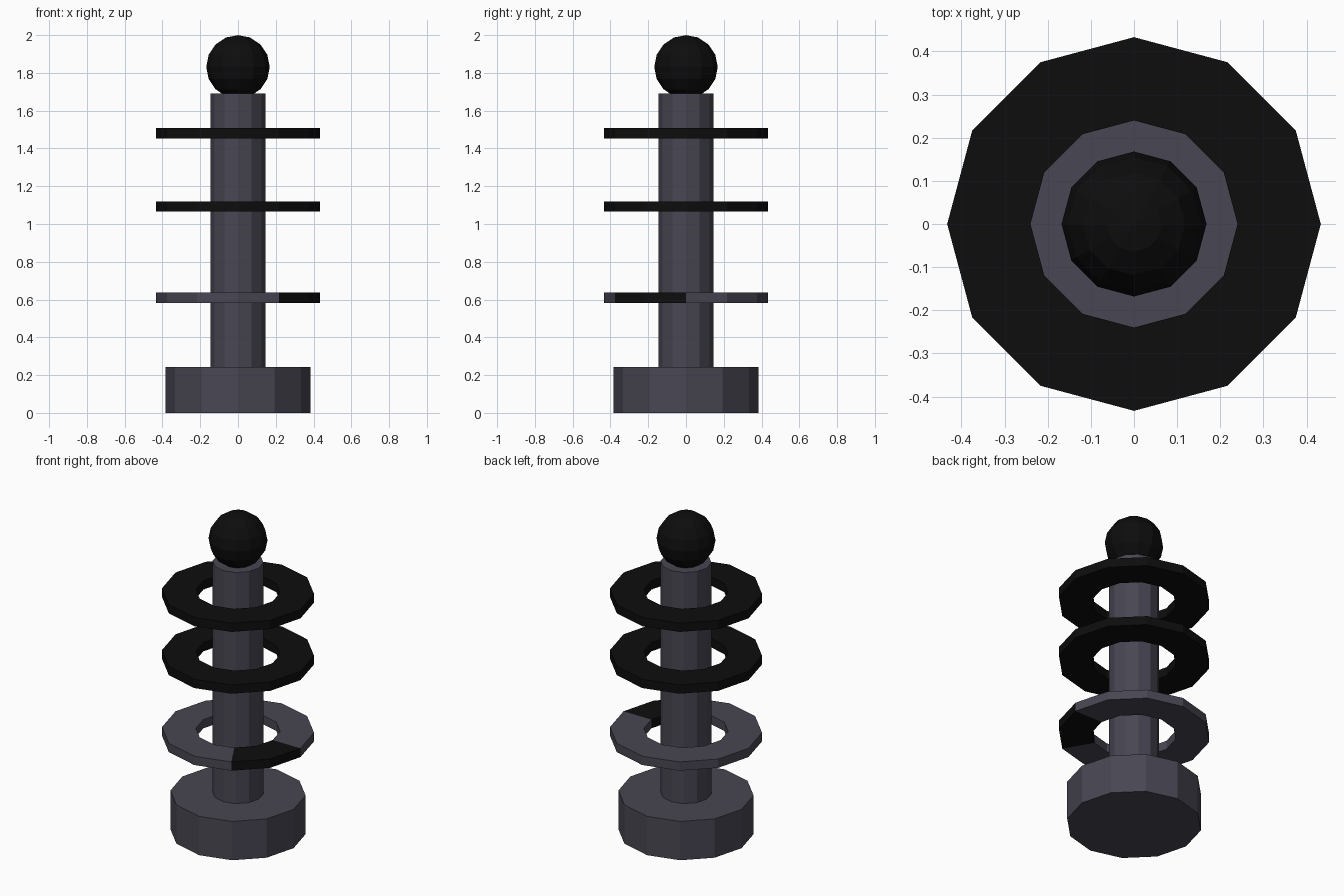
import bpy, bmesh
from math import cos, sin, tau

if "Cube" in bpy.data.objects:
    bpy.data.objects.remove(bpy.data.objects["Cube"])

SIDES = 12


def material(name, rgb):
    m = bpy.data.materials.new(name)
    m.diffuse_color = (*rgb, 1)
    m.use_nodes = True
    m.node_tree.nodes["Principled BSDF"].inputs["Base Color"].default_value = m.diffuse_color
    return m


slate = material("slate", (0.065, 0.062, 0.085))
black = material("black", (0.004, 0.004, 0.004))


def cylinder(name, radius, z0, z1):
    # rotated a quarter turn-safe: 12 sides with a corner on the x axis
    bpy.ops.mesh.primitive_cylinder_add(vertices=SIDES, radius=radius, depth=z1 - z0,
                                        location=(0, 0, (z0 + z1) / 2))
    ob = bpy.context.object
    ob.name = name
    ob.data.materials.append(slate)


def ring(name, z0, z1, mats, dark_segments=()):
    # square-section washer; listed segments use the second material
    profile = [(0.24, z0), (0.433, z0), (0.433, z1), (0.24, z1)]
    bm = bmesh.new()
    loops = [[bm.verts.new((r * cos(tau * i / SIDES), r * sin(tau * i / SIDES), z))
              for r, z in profile] for i in range(SIDES)]
    for i in range(SIDES):
        a, b = loops[i], loops[(i + 1) % SIDES]
        for k in range(4):
            n = (k + 1) % 4
            f = bm.faces.new((a[k], b[k], b[n], a[n]))
            f.material_index = 1 if i in dark_segments else 0
    bmesh.ops.recalc_face_normals(bm, faces=bm.faces)
    me = bpy.data.meshes.new(name)
    bm.to_mesh(me)
    bm.free()
    for m in mats:
        me.materials.append(m)
    bpy.context.collection.objects.link(bpy.data.objects.new(name, me))


# base and post
cylinder("base", 0.385, 0, 0.243)
cylinder("post", 0.145, 0.243, 1.69)

# floating rings, the lowest with a two-segment dark patch at front right
ring("upper_ring", 1.452, 1.507, [black])
ring("middle_ring", 1.065, 1.12, [black])
ring("lower_ring", 0.583, 0.638, [slate, black], (10, 11))

# ball on top
bpy.ops.mesh.primitive_uv_sphere_add(segments=SIDES, ring_count=8, radius=0.168,
                                     location=(0, 0, 1.832))
ball = bpy.context.object
ball.name = "top_ball"
ball.data.materials.append(black)
